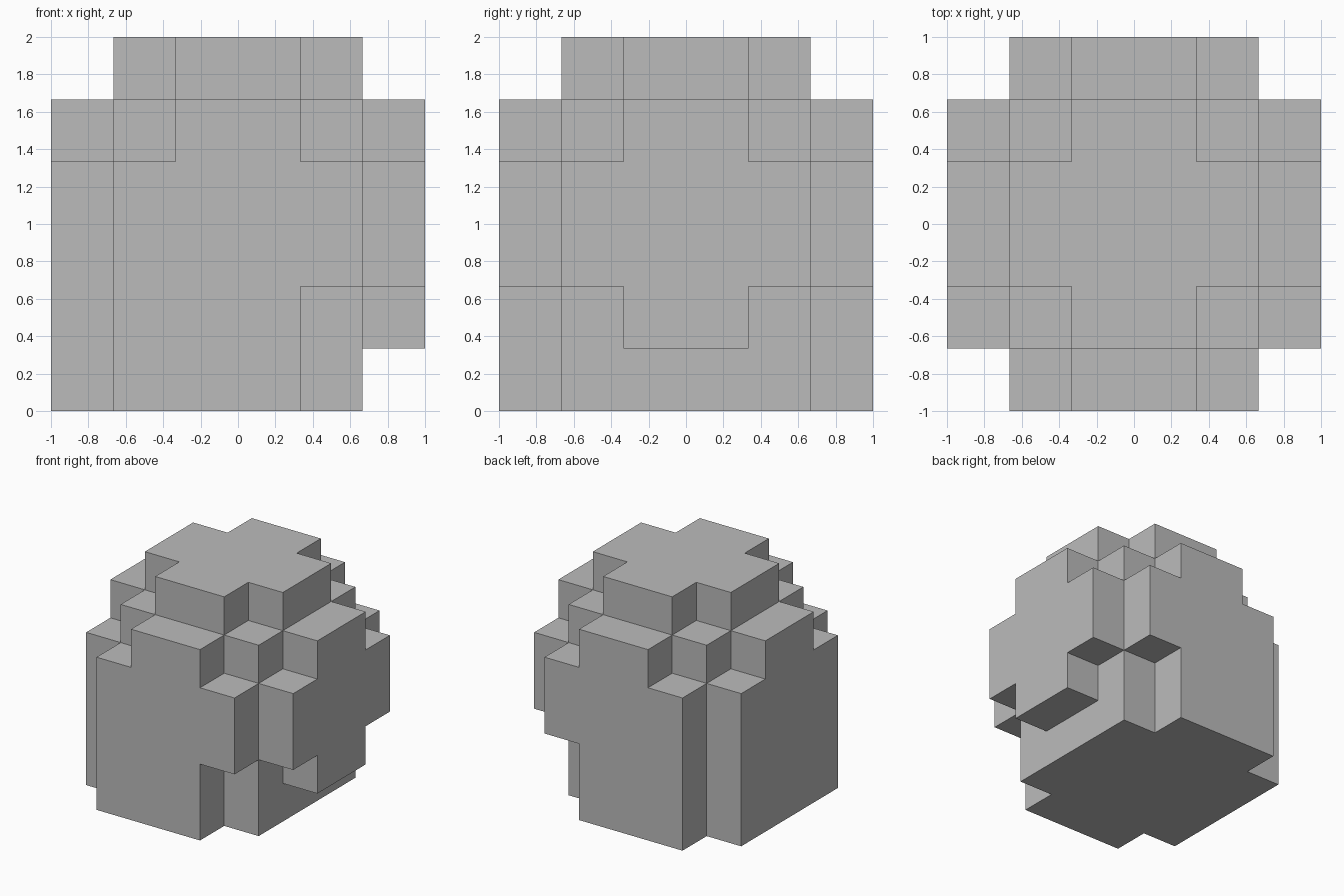
import bpy
import bmesh
from itertools import product
from mathutils import Vector

if "Cube" in bpy.data.objects:
    bpy.data.objects.remove(bpy.data.objects["Cube"], do_unlink=True)

CELL = 1 / 3
RADIUS = 3.0
HALF = [-2.5, -1.5, -0.5, 0.5, 1.5, 2.5]

stone = bpy.data.materials.new("stone grey")
stone.use_nodes = True
GREY = (0.5, 0.5, 0.5, 1)
stone.diffuse_color = GREY
stone.node_tree.nodes["Principled BSDF"].inputs["Base Color"].default_value = GREY


def is_solid(x, y, z):
    """Stepped ball whose lower half runs straight down to the ground."""
    if max(abs(x), abs(y), abs(z)) > RADIUS:
        return False
    if x * x + y * y + z * z < RADIUS ** 2:
        return True
    # Straight skirt below the middle, left out around the undercut +x side
    in_plan = x * x + y * y < RADIUS ** 2
    undercut = x > 2 or (x > 1 and abs(y) > 2)
    return z < 0 and in_plan and not undercut


# Stepped body: outer cell faces only, merged into large flat faces
bm = bmesh.new()
for cell in product(HALF, repeat=3):
    if not is_solid(*cell):
        continue
    for axis, sign in product(range(3), (-1, 1)):
        normal = Vector((0, 0, 0))
        normal[axis] = sign
        centre = Vector(cell)
        if is_solid(*(centre + normal)):
            continue
        u = Vector((0, 0, 0))
        u[(axis + 1) % 3] = 0.5
        v = normal.cross(u)
        middle = centre + normal / 2
        corners = [middle - u - v, middle + u - v, middle + u + v, middle - u + v]
        bm.faces.new([bm.verts.new((c + Vector((0, 0, RADIUS))) * CELL) for c in corners])

bmesh.ops.remove_doubles(bm, verts=bm.verts, dist=0.001)
bmesh.ops.dissolve_limit(bm, angle_limit=0.01, verts=bm.verts, edges=bm.edges)

mesh = bpy.data.meshes.new("stepped_body")
bm.to_mesh(mesh)
bm.free()
mesh.materials.append(stone)
body = bpy.data.objects.new("stepped_body", mesh)
bpy.context.collection.objects.link(body)
